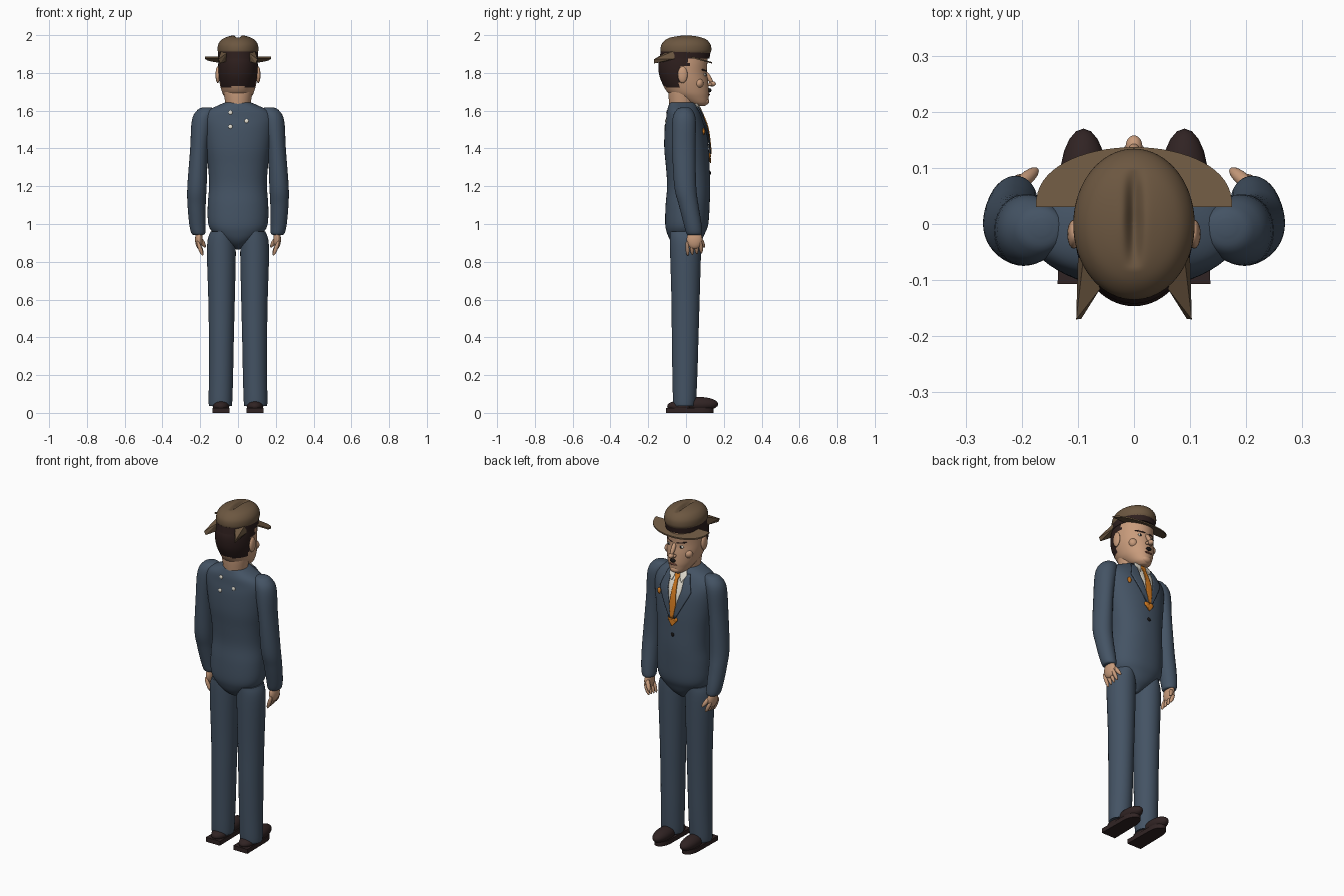
import bpy, bmesh, math
from mathutils import Vector
from mathutils.bvhtree import BVHTree

cube = bpy.data.objects.get("Cube")
if cube:
    bpy.data.objects.remove(cube)


def material(name, *rgb):
    m = bpy.data.materials.new(name)
    m.use_nodes = True
    m.diffuse_color = (*rgb, 1)
    m.node_tree.nodes["Principled BSDF"].inputs["Base Color"].default_value = (*rgb, 1)
    return m


SUIT = material("slate blue cloth", .058, .087, .128)
SKIN = material("skin", .58, .33, .2)
HAIR = material("dark brown hair", .026, .013, .012)
HAT = material("brown felt", .15, .095, .052)
SHOE = material("dark leather", .03, .017, .017)
SHIRT = material("off white", .8, .76, .66)
ORANGE = material("orange silk", .66, .2, .015)
BLACK = material("black", .008, .007, .007)
LIP = material("lip brown", .25, .09, .06)


def finish(name, bm, mats, smooth=True):
    bmesh.ops.recalc_face_normals(bm, faces=bm.faces)
    me = bpy.data.meshes.new(name)
    bm.to_mesh(me)
    bm.free()
    ob = bpy.data.objects.new(name, me)
    bpy.context.collection.objects.link(ob)
    for m in mats:
        me.materials.append(m)
    if smooth:
        bpy.ops.object.select_all(action='DESELECT')
        ob.select_set(True)
        bpy.context.view_layer.objects.active = ob
        bpy.ops.object.shade_smooth_by_angle(angle=math.radians(50))
    return ob


def smooth_rows(rows, steps):
    """Catmull-Rom interpolation through rows of numbers."""
    out = []
    for i in range(len(rows) - 1):
        a, b, c, d = (rows[max(0, min(len(rows) - 1, i + k))] for k in (-1, 0, 1, 2))
        for s in range(steps):
            t = s / steps
            out.append([.5 * (2 * q + (r - p) * t + (2 * p - 5 * q + 4 * r - u) * t * t
                              + (3 * q - p - 3 * r + u) * t ** 3)
                        for p, q, r, u in zip(a, b, c, d)])
    return out + [list(rows[-1])]


def loft(name, rows, mats, seg=40, steps=5, power=2, side=1, rule=None, warp=None):
    """Rows are z, centre x, back y, front y, half width."""
    bm = bmesh.new()
    rings = []
    for z, cx, yb, yf, rx in smooth_rows(rows, steps):
        ring = []
        for i in range(seg):
            a = math.tau * i / seg
            c, s = math.cos(a), math.sin(a)
            x = cx + rx * math.copysign(abs(c) ** (2 / power), c)
            y = (yb + yf) / 2 + (yf - yb) / 2 * math.copysign(abs(s) ** (2 / power), s)
            co = Vector((x * side, y, z))
            ring.append(bm.verts.new(warp(co) if warp else co))
        rings.append(ring)
    for r, q in zip(rings, rings[1:]):
        for i in range(seg):
            j = (i + 1) % seg
            bm.faces.new((r[i], r[j], q[j], q[i]))
    bm.faces.new(rings[0])
    bm.faces.new(rings[-1])
    if rule:
        for f in bm.faces:
            f.material_index = rule(f.calc_center_median())
    tree = BVHTree.FromBMesh(bm)
    finish(name, bm, mats)
    return tree


def ellipsoid(name, loc, radii, mat, axis=None):
    """Ellipsoid; its z axis may be turned along a given direction."""
    bm = bmesh.new()
    bmesh.ops.create_uvsphere(bm, u_segments=20, v_segments=12, radius=1)
    q = Vector(axis).to_track_quat('Z', 'Y') if axis else None
    for v in bm.verts:
        co = Vector(a * b for a, b in zip(v.co, radii))
        v.co = Vector(loc) + (q @ co if q else co)
    finish(name, bm, [mat])


def digit(name, p, q, r, mat=SKIN):
    p, q = Vector(p), Vector(q)
    ellipsoid(name, (p + q) / 2, (r, r, (q - p).length / 2 + r), mat, q - p)


def slab(name, outline, z0, z1, mat, slope=0):
    """Extruded xy outline, optionally sloping along y."""
    bm = bmesh.new()
    lo, hi = ([bm.verts.new((x, y, z + slope * y)) for x, y in outline] for z in (z0, z1))
    bm.faces.new(lo)
    bm.faces.new(hi)
    for i in range(len(lo)):
        j = (i + 1) % len(lo)
        bm.faces.new((lo[i], lo[j], hi[j], hi[i]))
    finish(name, bm, [mat])


def on(tree, x, z, d=1):
    hit = tree.ray_cast(Vector((x, d, z)), Vector((0, -d, 0)))[0]
    return hit.y if hit else .04 * d


def patch(name, tree, rows, mat, lift, side=1, cols=6):
    """Thin cloth plate laid on a body; rows are z, x start, x end."""
    bm = bmesh.new()
    grid = []
    for i in range(len(rows) - 1):
        for s in range(5 if i < len(rows) - 2 else 6):
            z, a, b = (p + (q - p) * s / 5 for p, q in zip(rows[i], rows[i + 1]))
            xs = [side * (a + (b - a) * k / cols) for k in range(cols + 1)]
            grid.append([bm.verts.new((x, on(tree, x, z) + lift, z)) for x in xs])
    for r, q in zip(grid, grid[1:]):
        for k in range(cols):
            bm.faces.new((r[k], r[k + 1], q[k + 1], q[k]))
    ob = finish(name, bm, [mat])
    mod = ob.modifiers.new("thickness", 'SOLIDIFY')
    mod.thickness = .006
    mod.offset = 0


# Jacket body, tapering to a rounded point between the legs
jacket = loft("jacket", [
    (.865, 0, 0, .03, .008), (.88, 0, -.045, .05, .035), (.91, 0, -.08, .08, .08),
    (.95, 0, -.1, .1, .13), (1, 0, -.11, .118, .157), (1.1, 0, -.108, .125, .16),
    (1.2, 0, -.1, .128, .153), (1.3, 0, -.106, .125, .158), (1.4, 0, -.115, .12, .172),
    (1.5, 0, -.113, .108, .185), (1.56, 0, -.105, .088, .188), (1.6, 0, -.1, .07, .16),
    (1.63, 0, -.091, .056, .1), (1.642, 0, -.086, .05, .072)], [SUIT], seg=56, power=2.2)

# Neck and head, with hair chosen by position
loft("neck", [(1.56, 0, -.08, .04, .06), (1.63, 0, -.088, .044, .066),
              (1.7, 0, -.094, .05, .076), (1.76, 0, -.09, .05, .08)], [SKIN])


def is_hair(p):
    edge = .015 if p.z > 1.835 else -.035
    return int(p.y < edge and p.z > 1.725 + max(0, -.1 - p.y) * .3)


head = loft("head", [
    (1.625, 0, .05, .1, .025), (1.64, 0, 0, .116, .048), (1.67, 0, -.06, .12, .07),
    (1.7, 0, -.1, .121, .085), (1.75, 0, -.128, .117, .098), (1.8, 0, -.144, .11, .104),
    (1.86, 0, -.144, .113, .104), (1.91, 0, -.12, .11, .095), (1.95, 0, -.08, .08, .06)],
    [SKIN, HAIR], seg=64, steps=8, rule=is_hair)

# Face
digit("nose_bridge", (0, .106, 1.8), (0, .136, 1.75), .012)
ellipsoid("nose_tip", (0, .138, 1.742), (.015, .02, .014), SKIN)
ellipsoid("chin", (0, .103, 1.65), (.03, .02, .02), SKIN)
ellipsoid("moustache", (0, .123, 1.708), (.016, .012, .011), BLACK)
ellipsoid("mouth", (0, on(head, 0, 1.685), 1.685), (.026, .006, .005), LIP)
for side, word in ((1, "left"), (-1, "right")):
    x = side * .04
    y = on(head, x, 1.79)
    ellipsoid(word + "_eye", (x, y - .001, 1.79), (.015, .006, .008), SHIRT)
    ellipsoid(word + "_pupil", (x, y + .003, 1.79), (.006, .004, .007), BLACK)
    digit(word + "_eyebrow", (side * .018, on(head, .018, 1.81), 1.81),
          (side * .062, on(head, .062, 1.817), 1.817), .005, HAIR)
    ellipsoid(word + "_nostril", (side * .013, .127, 1.739), (.009, .012, .009), SKIN)
    ellipsoid(word + "_cheek", (side * .062, .068, 1.745), (.026, .024, .026), SKIN)
    ellipsoid(word + "_ear", (side * .107, -.018, 1.79), (.012, .026, .044), SKIN)


# Hat crown with a lengthwise dent, band, front brim and rear flaps
def dent(p):
    reach = max(0, 1 - ((p.y - .01) / .09) ** 2)
    if p.z > 1.95:
        p.z -= .024 * math.exp(-(p.x / .013) ** 2) * reach
    return p


loft("hat_crown", [(1.9, 0, -.128, .126, .102), (1.92, 0, -.135, .134, .108),
                   (1.95, 0, -.13, .13, .105), (1.975, 0, -.108, .11, .088),
                   (1.99, 0, -.076, .08, .06), (1.999, 0, -.03, .035, .024),
                   (2, 0, -.002, .002, .002)], [HAT], seg=96, steps=7, warp=dent)
loft("hat_band", [(1.875, 0, -.142, .124, .105), (1.912, 0, -.134, .13, .106)], [HAIR], steps=2)
arc = [math.pi * i / 32 for i in range(33)]
slab("front_brim", [(.175 * math.cos(a), .03 + .107 * math.sin(a) ** .85) for a in arc],
     1.888, 1.896, HAT, slope=-.28)
for side, word in ((1, "left"), (-1, "right")):
    bm = bmesh.new()
    for x, y, z in ((.103, -.17, 1.872), (.094, -.169, 1.85), (.09, -.06, 1.918),
                    (.06, -.115, 1.905), (.062, -.11, 1.86), (.1, -.06, 1.875)):
        bm.verts.new((side * x, y, z))
    bmesh.ops.convex_hull(bm, input=bm.verts)
    finish(word + "_rear_flap", bm, [HAT], smooth=False)

# Shirt front, tie, heart pendant, button and pocket badge
patch("shirt_front", jacket, [(1.638, -.04, .04), (1.6, -.055, .055), (1.5, -.036, .036),
                              (1.37, -.003, .003)], SHIRT, .004)
patch("tie", jacket, [(1.622, -.012, .012), (1.605, -.017, .017), (1.585, -.009, .009),
                      (1.45, -.02, .02), (1.37, -.008, .008)], ORANGE, .011)
for s, word in ((1, "left"), (-1, "right")):
    patch(word + "_lapel", jacket, [(1.62, .045, .07), (1.53, .045, .1), (1.5, .036, .088),
                                    (1.37, .002, .02)], SUIT, .008, side=s)
    patch(word + "_collar", jacket, [(1.638, .008, .045), (1.61, .015, .055),
                                     (1.575, .028, .034)], SHIRT, .01, side=s)
    ellipsoid(word + "_heart_lobe", (s * .013, .124, 1.362), (.018, .008, .015), ORANGE)
patch("heart_point", jacket, [(1.362, -.03, .03), (1.345, -.02, .02), (1.322, -.001, .001)],
      ORANGE, .005)
ellipsoid("jacket_button", (0, .126, 1.27), (.011, .006, .011), BLACK)
ellipsoid("pocket_badge", (.11, on(jacket, .11, 1.49) + .002, 1.49), (.012, .007, .018), ORANGE)
for i, (x, z) in enumerate(((-.04, 1.59), (.045, 1.545), (-.04, 1.515))):
    ellipsoid(f"back_patch_{i}", (x, on(jacket, x, z, -1), z), (.011, .005, .011), SHIRT)

# Limbs, built for each side
for s, word in ((1, "left"), (-1, "right")):
    loft(word + "_sleeve", [
        (1.618, .165, -.02, .01, .015), (1.605, .168, -.05, .032, .045),
        (1.55, .188, -.072, .052, .056), (1.4, .205, -.073, .05, .048),
        (1.2, .217, -.062, .054, .051), (1.1, .219, -.038, .066, .048),
        (1, .215, -.012, .082, .043), (.95, .21, .002, .085, .036),
        (.942, .21, .015, .07, .02)], [SUIT], side=s)
    loft(word + "_trouser_leg", [
        (.96, .085, -.085, .08, .06), (.88, .088, -.085, .08, .076),
        (.6, .087, -.077, .072, .07), (.4, .088, -.075, .066, .066),
        (.2, .09, -.072, .06, .064), (.05, .093, -.068, .052, .062),
        (.04, .093, -.06, .045, .055)], [SUIT], side=s)
    # Hand with relaxed fingers and a thumb
    ellipsoid(word + "_palm", (s * .207, .045, .918), (.02, .042, .05), SKIN)
    for i in range(4):
        y = .005 + .024 * i
        digit(f"{word}_finger_{i}", (s * .212, y, .9), (s * .19, y + .004, .842 + .004 * i), .0105)
    digit(word + "_thumb", (s * .205, .07, .93), (s * .178, .093, .885), .012)
    # Shoe
    toe = [(s * .09 + .043 * math.cos(a), .07 + .075 * math.sin(a)) for a in arc]
    slab(word + "_shoe_sole", toe + [(s * .09 - .046, -.107), (s * .09 + .046, -.107)],
         0, .026, SHOE)
    ellipsoid(word + "_shoe_toe", (s * .09, .072, .046), (.043, .098, .038), SHOE)
    ellipsoid(word + "_shoe_heel", (s * .09, -.03, .035), (.044, .07, .03), SHOE)
